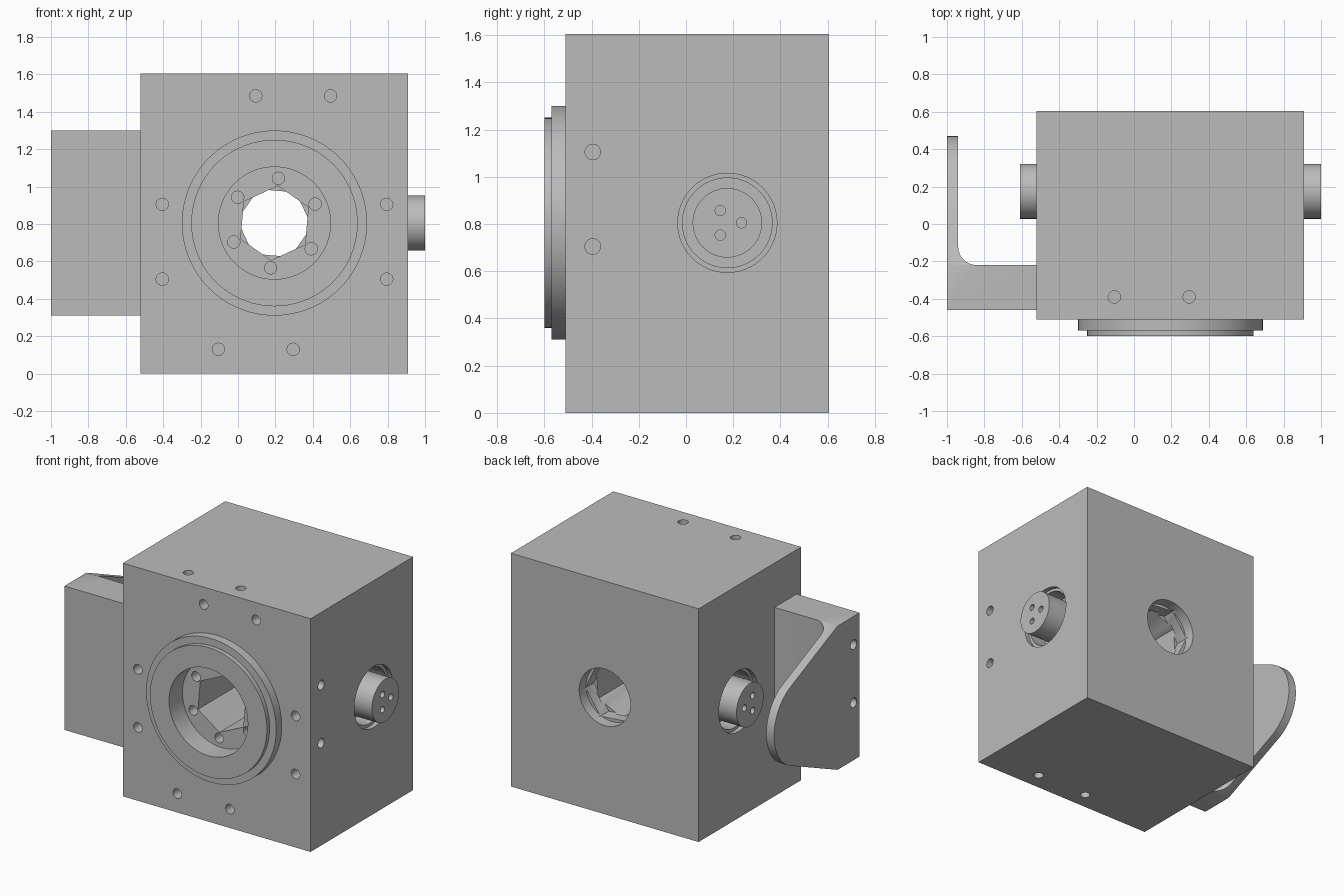
import bpy, bmesh
from math import cos, sin, radians, acos, atan2, hypot

cube = bpy.data.objects.get("Cube")
if cube:
    bpy.data.objects.remove(cube, do_unlink=True)

grey = bpy.data.materials.new("machined grey")
grey.use_nodes = True
GREY = (0.5, 0.5, 0.5, 1)
grey.diffuse_color = GREY
grey.node_tree.nodes["Principled BSDF"].inputs["Base Color"].default_value = GREY

# Maps an outline point (u, v) and a depth w to space, for each extrusion axis
PLACE = {"x": lambda u, v, w: (w, u, v),
         "y": lambda u, v, w: (u, w, v),
         "z": lambda u, v, w: (u, v, w)}


def arc(center, r, start, end, n):
    angles = [radians(start + (end - start) * i / n) for i in range(n + 1)]
    return [(center[0] + r * cos(a), center[1] + r * sin(a)) for a in angles]


def circle(center, r, n=64, turn=0):
    return arc(center, r, turn, turn + 360, n)[:-1]


def rect(u0, u1, v0, v1):
    return [(u0, v0), (u1, v0), (u1, v1), (u0, v1)]


def prism(name, outline, axis, a, b):
    bm = bmesh.new()
    rings = [[bm.verts.new(PLACE[axis](u, v, w)) for u, v in outline] for w in (a, b)]
    for ring in rings:
        bm.faces.new(ring)
    n = len(outline)
    for i in range(n):
        j = (i + 1) % n
        bm.faces.new((rings[0][i], rings[0][j], rings[1][j], rings[1][i]))
    bmesh.ops.recalc_face_normals(bm, faces=bm.faces)
    mesh = bpy.data.meshes.new(name)
    bm.to_mesh(mesh)
    bm.free()
    mesh.materials.append(grey)
    obj = bpy.data.objects.new(name, mesh)
    bpy.context.collection.objects.link(obj)
    return obj


def combine(target, outline, axis, a, b, operation="DIFFERENCE"):
    tool = prism("cutter", outline, axis, a, b)
    tool.hide_render = True
    mod = target.modifiers.new("cut", "BOOLEAN")
    mod.operation, mod.object, mod.solver = operation, tool, "EXACT"
    bpy.context.view_layer.objects.active = target
    bpy.ops.object.modifier_apply(modifier=mod.name)
    bpy.data.objects.remove(tool, do_unlink=True)


LEFT, RIGHT, FRONT, BACK, TOP = -0.52, 0.91, -0.51, 0.605, 1.605
MID = (0.195, 0.805)      # main bore axis, in x and z
SIDE = (0.175, 0.805)     # side connector axis, in y and z
HOLE, DEEP, OUT = 0.033, 0.08, 0.05
SEAT = -0.455             # floor of the front recess

# Housing block with the stepped through bore
housing = prism("housing", rect(LEFT, RIGHT, FRONT, BACK), "z", 0, TOP)
combine(housing, circle(MID, 0.3), "y", FRONT - OUT, SEAT)
combine(housing, circle(MID, 0.2, 6, 25), "y", SEAT - 0.02, 0.46)
combine(housing, circle(MID, 0.2, 6, 55), "y", 0.44, 0.55)
combine(housing, circle(MID, 0.195), "y", 0.53, BACK + OUT)

# Ring of screw holes in the recess
for spot in circle(MID, 0.24, 6, 25):
    combine(housing, circle(spot, HOLE, 20), "y", SEAT - 0.02, SEAT + DEEP)

# Mounting holes on the front, top, bottom and sides
for spot in [(x, z) for x in (-0.405, 0.795) for z in (0.505, 0.905)] + \
        [(0.095, 1.485), (0.495, 1.485), (-0.105, 0.13), (0.295, 0.13)]:
    combine(housing, circle(spot, HOLE, 20), "y", FRONT - OUT, FRONT + DEEP)
for x in (-0.105, 0.295):
    combine(housing, circle((x, -0.39), HOLE, 20), "z", TOP - DEEP, TOP + OUT)
    combine(housing, circle((x + 0.2, -0.39), HOLE, 20), "z", -OUT, DEEP)
SIDE_HOLES = [(-0.395, 0.705), (-0.395, 1.105)]
for wall, s in ((LEFT, -1), (RIGHT, 1)):
    for spot in SIDE_HOLES:
        combine(housing, circle(spot, HOLE, 20), "x", wall - s * DEEP, wall + s * OUT)
    # Stepped pocket around each connector
    combine(housing, circle(SIDE, 0.21), "x", wall - s * 0.03, wall + s * OUT)
    combine(housing, circle(SIDE, 0.19), "x", wall - s * 0.15, wall)

# Stepped flange on the front
for name, r, a, b in (("flange_base", 0.495, FRONT, -0.57), ("flange_lip", 0.445, -0.57, -0.6)):
    ring = prism(name, circle(MID, r, 96), "y", a, b)
    combine(ring, circle(MID, 0.3), "y", a + OUT, b - OUT)

# Round connectors with three sockets, one on each side
for name, wall, s in (("right_connector", LEFT, -1), ("left_connector", RIGHT, 1)):
    plug = prism(name, circle(SIDE, 0.147), "x", wall - s * 0.15, wall + s * 0.09)
    for spot in circle(SIDE, 0.06, 3):
        combine(plug, circle(spot, 0.022, 16), "x", wall + s * 0.02, wall + s * 0.15)

# Bracket: a filleted angle trimmed to a tapering, round-ended side outline
angle = [(-1, -0.46), (LEFT, -0.46), (LEFT, -0.22)] + \
    arc((-0.84, -0.12), 0.1, 270, 180, 10) + [(-0.94, 0.55), (-1, 0.55)]
bracket = prism("side_bracket", angle, "z", 0.2, 1.4)
END_R = 0.295
du, dv = -0.22 - SIDE[0], 1.3 - SIDE[1]
tangent = (atan2(dv, du) - acos(END_R / hypot(du, dv))) * 180 / 3.14159
side_outline = [(-0.22, 1.3), (-0.5, 1.3), (-0.5, 0.31), (-0.22, 0.31)] + \
    arc(SIDE, END_R, -tangent, tangent, 32)
combine(bracket, side_outline, "x", -1.1, -0.4, "INTERSECT")
for spot in SIDE_HOLES:
    combine(bracket, circle(spot, HOLE, 20), "x", -1.1, -1 + DEEP)

# Smooth the round walls and keep the edges sharp
for obj in bpy.context.collection.objects:
    if obj.type == "MESH":
        obj.select_set(True)
        bpy.context.view_layer.objects.active = obj
bpy.ops.object.shade_smooth_by_angle(angle=radians(30))
